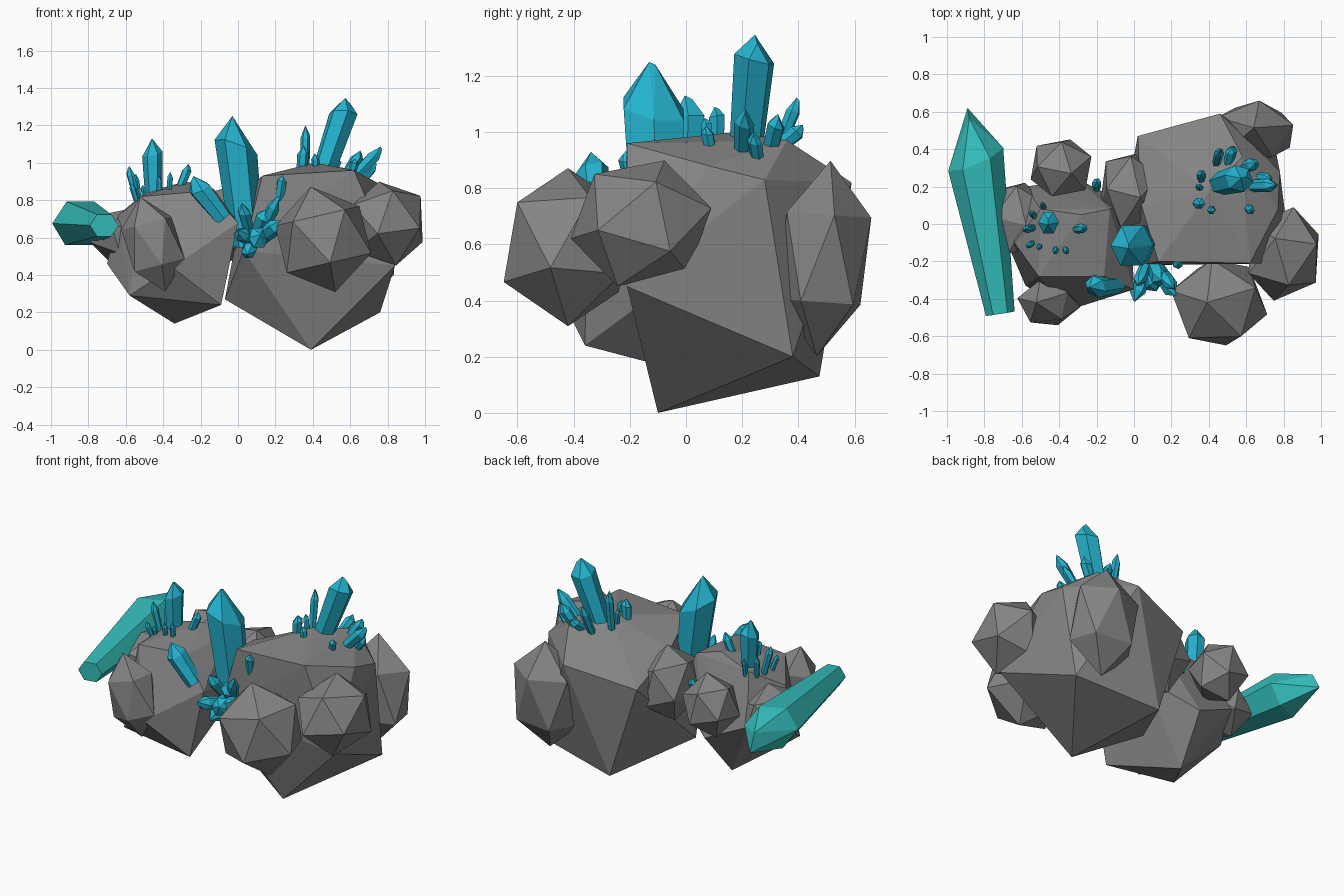
import bpy, bmesh, math
from mathutils import Vector, Euler

if "Cube" in bpy.data.objects:
    bpy.data.objects.remove(bpy.data.objects["Cube"])


def material(name, color):
    m = bpy.data.materials.new(name)
    m.diffuse_color = color
    m.use_nodes = True
    m.node_tree.nodes["Principled BSDF"].inputs["Base Color"].default_value = m.diffuse_color
    return m


grey = material("rock_grey", (0.235, 0.235, 0.235, 1))
blue = material("crystal_blue", (0.018, 0.45, 0.62, 1))
teal = material("crystal_teal", (0.035, 0.52, 0.50, 1))


def finish(name, bm, mat):
    bmesh.ops.recalc_face_normals(bm, faces=bm.faces)
    me = bpy.data.meshes.new(name)
    bm.to_mesh(me)
    bm.free()
    ob = bpy.data.objects.new(name, me)
    bpy.context.collection.objects.link(ob)
    me.materials.append(mat)
    return ob


def hull(bm):
    bmesh.ops.convex_hull(bm, input=bm.verts)
    bmesh.ops.delete(bm, geom=[v for v in bm.verts if not v.link_faces], context='VERTS')


def boulder(name, pts):
    """Angular rock: convex hull around a few corner points."""
    bm = bmesh.new()
    for p in pts:
        bm.verts.new(p)
    hull(bm)
    return finish(name, bm, grey)


def small_rock(name, c, r, rot=(0, 0, 0), spin=(17, 11, 29)):
    """Twenty-sided rock: spun, stretched to its radii, then tilted."""
    bm = bmesh.new()
    bmesh.ops.create_icosphere(bm, subdivisions=1, radius=1.09)
    tilt = Euler([math.radians(a) for a in rot])
    turn = Euler([math.radians(a) for a in spin])
    for v in bm.verts:
        p = v.co.copy()
        p.rotate(turn)
        p = Vector(p[i] * r[i] for i in range(3))
        p.rotate(tilt)
        v.co = p + Vector(c)
    return finish(name, bm, grey)


def crystal(name, base, tip, r, mat, foot=0.8, shoulder=0.76, flat=1.0, lean=0.3, ridge=0.25):
    """Six-sided shaft widening to a slanted shoulder, then a short ridge as the point."""
    base, tip = Vector(base), Vector(tip)
    axis = tip - base
    n = axis.normalized()
    side = n.cross(Vector((0, 0, 1)))
    side = side.normalized() if side.length > 0.15 else Vector((1, 0, 0))
    up = side.cross(n).normalized()
    bm = bmesh.new()
    for t, k, slant in ((0, foot, 0), (shoulder, 1, lean)):
        for i in range(6):
            a = i * math.pi / 3
            p = base + axis * t + r * k * (side * math.cos(a) + up * math.sin(a) * flat)
            bm.verts.new(p + n * r * slant * math.cos(a + 0.6))
    bm.verts.new(tip + up * r * ridge)
    bm.verts.new(tip - up * r * ridge - n * r * abs(ridge))
    hull(bm)
    bmesh.ops.dissolve_limit(bm, angle_limit=0.02, verts=bm.verts, edges=bm.edges)
    return finish(name, bm, mat)


# two main boulders
boulder("right_boulder", [
    (.39, -.10, 0), (.76, .38, .20), (.84, -.21, .45), (.21, .475, .13),
    (-.07, 0, .27), (.03, -.22, .53), (.13, -.20, .93), (.62, -.21, .96),
    (.41, .18, 1.0), (.58, .36, .97), (.78, .28, .83), (.77, .08, .88),
    (.46, .59, .82), (.02, .47, .73), (.04, .1, .85)])
boulder("left_boulder", [
    (-.34, .02, .14), (-.09, -.36, .24), (-.58, -.33, .29), (-.70, -.05, .46),
    (-.64, -.1, .72), (-.51, -.28, .82), (-.16, -.28, .85), (0, -.35, .68),
    (-.35, -.46, .44), (-.5, .08, .84), (-.28, .05, .9), (-.13, .08, .86),
    (-.02, .1, .58), (-.3, .24, .42), (-.58, .2, .55)])

# small rocks leaning against the boulders
small_rock("front_right_rock", (.455, -.42, .59), (.25, .235, .265), (0, -13, 0), (0, 0, 20))
small_rock("right_side_rock", (.80, -.16, .675), (.205, .24, .22), (12, 0, -12), (90, 0, 0))
small_rock("back_right_rock", (.64, .49, .55), (.22, .165, .32), (-4, 0, 0), (0, 0, 10))
small_rock("back_left_rock", (-.39, .30, .68), (.165, .16, .18))
small_rock("left_side_rock", (-.63, .03, .61), (.16, .20, .14))
small_rock("front_left_rock", (-.455, -.42, .565), (.15, .125, .24), (0, -15, 0), (0, 0, 25))
small_rock("middle_back_rock", (-.02, .18, .68), (.165, .21, .21))

# large crystals
crystal("left_teal_crystal", (-.715, -.48, .665), (-.89, .62, .68), .155, teal,
        foot=.5, shoulder=.75, flat=.87, ridge=-.35)
crystal("middle_crystal", (.05, -.1, .55), (-.03, -.12, 1.25), .11, blue,
        foot=.8, shoulder=.76, flat=1.12, lean=-.45, ridge=.1)
crystal("right_crystal", (.44, .21, .9), (.59, .25, 1.34), .075, blue, shoulder=.82)
crystal("left_crystal", (-.45, 0, .78), (-.46, .01, 1.13), .055, blue, flat=1.2)
crystal("front_leaning_crystal", (-.08, -.32, .70), (-.25, -.34, .92), .06, blue, shoulder=.74)

# clusters of small crystals: base, tip, radius
right_cluster = [
    ((.58, .20, .88), (.77, .21, 1.08), .036), ((.56, .29, .9), (.66, .33, 1.06), .034),
    ((.50, .31, .93), (.53, .42, 1.02), .030), ((.44, .32, .92), (.46, .40, 1.12), .026),
    ((.36, .24, .94), (.36, .27, 1.20), .026), ((.34, .11, .93), (.35, .11, 1.09), .032),
    ((.42, .08, .94), (.41, .07, 1.05), .022), ((.60, .09, .92), (.63, .07, 1.02), .024),
    ((.36, .19, .95), (.34, .20, 1.06), .018), ((.63, .26, .86), (.74, .24, 1.0), .026),
    ((.22, -.19, .80), (.24, -.22, .93), .028)]
left_cluster = [
    ((-.54, -.02, .80), (-.585, -.03, .98), .022), ((-.53, .04, .80), (-.55, .06, .94), .018),
    ((-.32, -.03, .84), (-.26, -.02, .99), .026), ((-.37, -.13, .83), (-.36, -.15, .95), .017),
    ((-.42, -.13, .83), (-.42, -.15, .93), .017), ((-.54, -.1, .79), (-.57, -.12, .89), .017),
    ((-.48, .08, .80), (-.49, .11, .93), .016), ((-.5, -.11, .80), (-.51, -.13, .88), .014),
    ((-.2, .19, .66), (-.2, .23, .77), .025)]
front_cluster = [
    ((.09, -.2, .56), (.22, -.35, .82), .035), ((.08, -.2, .58), (0, -.42, .63), .04),
    ((.10, -.2, .58), (.23, -.39, .68), .045), ((.07, -.2, .6), (.02, -.33, .78), .035),
    ((.08, -.2, .6), (.05, -.35, .50), .04), ((.1, -.2, .6), (.15, -.31, .74), .05),
    ((.08, -.2, .6), (.12, -.36, .6), .06)]
for label, items in (("right", right_cluster), ("left", left_cluster), ("front", front_cluster)):
    for i, (b, t, r) in enumerate(items):
        crystal(f"{label}_small_crystal_{i + 1}", b, t, r, blue, foot=.85)
